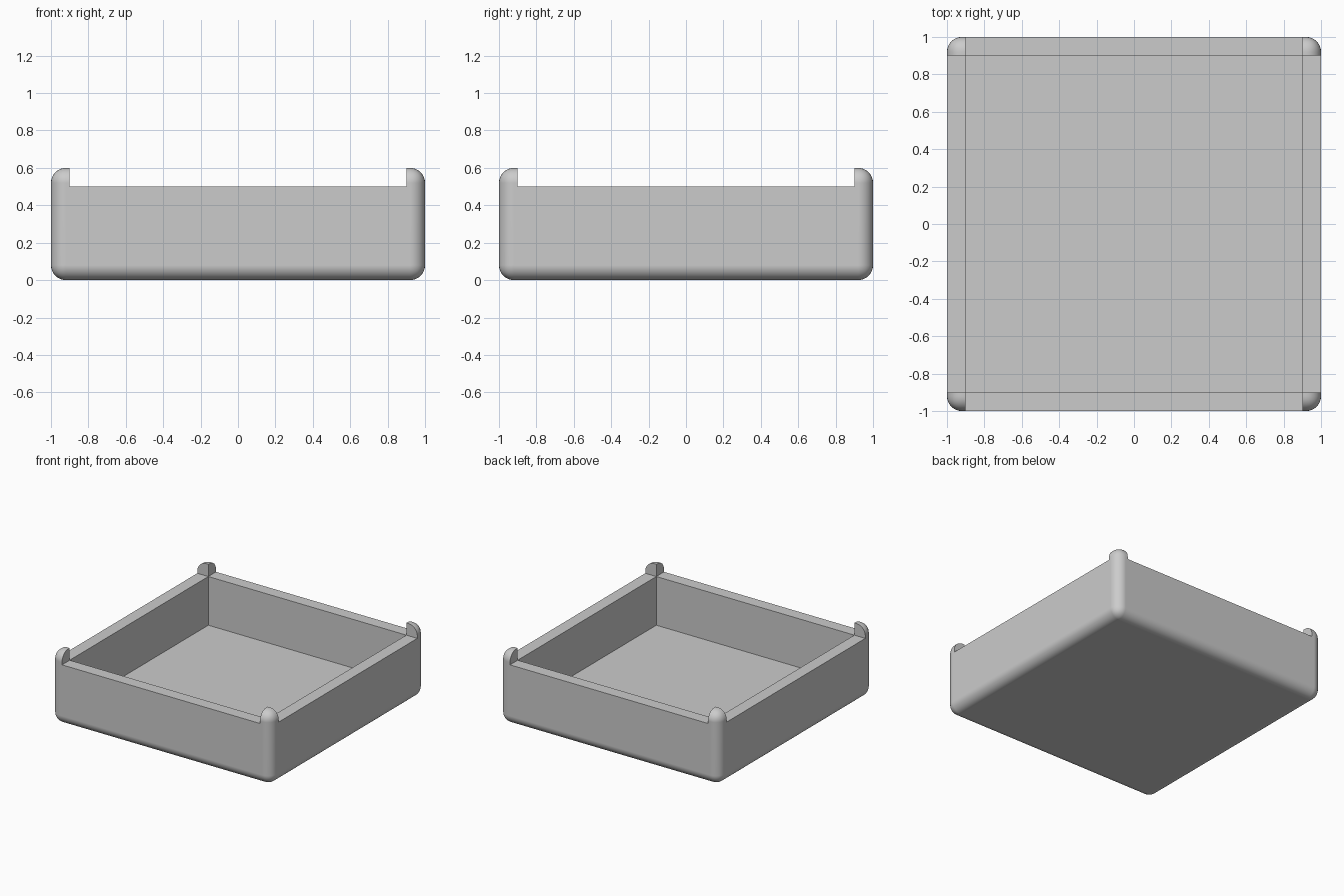
import bpy
import bmesh

if "Cube" in bpy.data.objects:
    bpy.data.objects.remove(bpy.data.objects["Cube"])

WALL = 0.10      # wall and floor thickness
HEIGHT = 0.60    # top of the corner posts
RIM = 0.50       # top of the walls
RADIUS = 0.08    # rounding of the outer edges


def box(name, lo, hi, radius=0.0):
    """Axis-aligned box between two corners, with optional rounded edges."""
    bm = bmesh.new()
    bmesh.ops.create_cube(bm, size=1)
    for v in bm.verts:
        v.co = [(a + b) / 2 + c * (b - a) for a, b, c in zip(lo, hi, v.co)]
    if radius:
        bmesh.ops.bevel(bm, geom=bm.edges[:], offset=radius, segments=8,
                        profile=0.5, affect='EDGES')
    mesh = bpy.data.meshes.new(name)
    bm.to_mesh(mesh)
    bm.free()
    obj = bpy.data.objects.new(name, mesh)
    bpy.context.collection.objects.link(obj)
    return obj


# Rounded outer block
tray = box("tray", (-1, -1, 0), (1, 1, HEIGHT), RADIUS)
grey = bpy.data.materials.new("light grey")
grey.diffuse_color = (0.6, 0.6, 0.6, 1)
grey.use_nodes = True
grey.node_tree.nodes["Principled BSDF"].inputs["Base Color"].default_value = grey.diffuse_color
tray.data.materials.append(grey)

# Cavity, and two crossing slots that lower the walls between the posts
i = 1 - WALL
cutters = [
    box("cavity_cutter", (-i, -i, WALL), (i, i, 1)),
    box("front_back_slot_cutter", (-i, -1.2, RIM), (i, 1.2, 1)),
    box("side_slot_cutter", (-1.2, -i, RIM), (1.2, i, 1)),
]

bpy.context.view_layer.objects.active = tray
tray.select_set(True)
for cutter in cutters:
    mod = tray.modifiers.new(cutter.name, 'BOOLEAN')
    mod.operation = 'DIFFERENCE'
    mod.solver = 'EXACT'
    mod.object = cutter
    bpy.ops.object.modifier_apply(modifier=mod.name)
for cutter in cutters:
    bpy.data.objects.remove(cutter)

# Smooth roundings, crisp cut edges
bpy.ops.object.shade_smooth_by_angle(angle=0.5)
normals = tray.modifiers.new("flat_face_normals", 'WEIGHTED_NORMAL')
normals.keep_sharp = True
